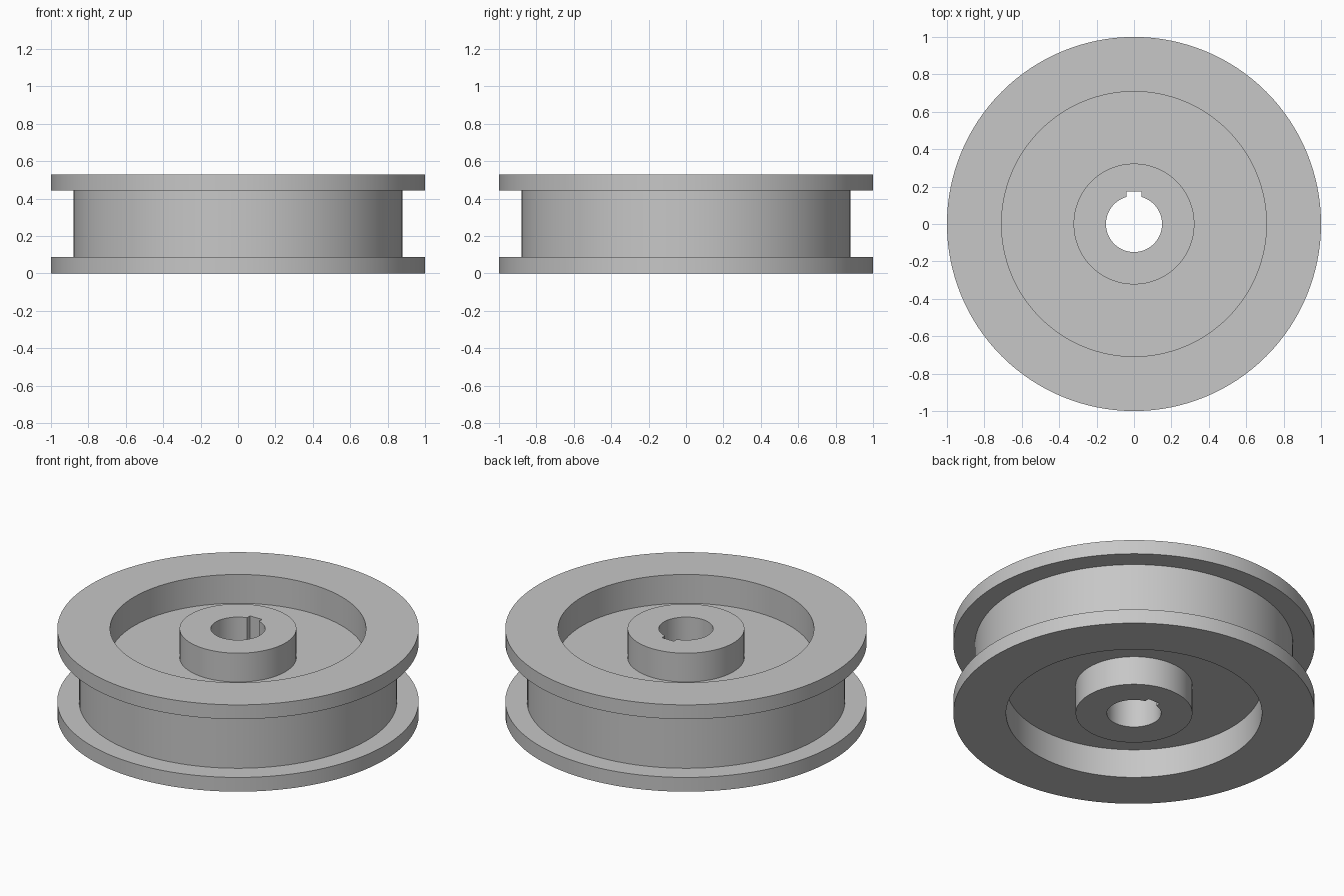
import bpy
import bmesh
import math

default_cube = bpy.data.objects.get("Cube")
if default_cube:
    bpy.data.objects.remove(default_cube, do_unlink=True)

# Main sizes
HEIGHT = 0.53
FLANGE = 0.087
RECESS = 0.176
R_OUTER, R_GROOVE, R_RECESS, R_HUB, R_BORE = 1.0, 0.88, 0.708, 0.323, 0.15
KEY_WIDTH, KEY_TOP = 0.08, 0.174
SEGMENTS = 128

# Single plain metal colour
metal = bpy.data.materials.new("grey_metal")
metal.use_nodes = True
colour = (0.57, 0.57, 0.57, 1.0)
metal.diffuse_color = colour
metal.node_tree.nodes["Principled BSDF"].inputs["Base Color"].default_value = colour


def link_mesh(name, bm):
    bmesh.ops.recalc_face_normals(bm, faces=bm.faces)
    mesh = bpy.data.meshes.new(name)
    bm.to_mesh(mesh)
    bm.free()
    mesh.materials.append(metal)
    obj = bpy.data.objects.new(name, mesh)
    bpy.context.collection.objects.link(obj)
    return obj


def lathe(name, profile):
    """Revolve a closed (radius, z) profile around the z axis."""
    bm = bmesh.new()
    verts = [bm.verts.new((r, 0, z)) for r, z in profile]
    edges = [bm.edges.new((v, verts[i - 1])) for i, v in enumerate(verts)]
    bmesh.ops.spin(bm, geom=verts + edges, cent=(0, 0, 0), axis=(0, 0, 1),
                   angle=math.tau, steps=SEGMENTS, use_duplicate=False)
    bmesh.ops.remove_doubles(bm, verts=bm.verts, dist=0.0001)
    return link_mesh(name, bm)


# Lower half of the section, from bore to groove; the upper half mirrors it
lower = [(R_BORE, 0), (R_HUB, 0), (R_HUB, RECESS), (R_RECESS, RECESS),
         (R_RECESS, 0), (R_OUTER, 0), (R_OUTER, FLANGE), (R_GROOVE, FLANGE)]
upper = [(r, HEIGHT - z) for r, z in reversed(lower)]
wheel = lathe("flanged_wheel", lower + upper)

# Keyway slot cut along the back of the bore
bm = bmesh.new()
bmesh.ops.create_cube(bm, size=1)
bmesh.ops.scale(bm, vec=(KEY_WIDTH, KEY_TOP, HEIGHT * 2), verts=bm.verts)
bmesh.ops.translate(bm, vec=(0, KEY_TOP / 2, HEIGHT / 2), verts=bm.verts)
cutter = link_mesh("keyway_cutter", bm)
cutter.hide_render = True

slot = wheel.modifiers.new("keyway", "BOOLEAN")
slot.operation = "DIFFERENCE"
slot.solver = "EXACT"
slot.object = cutter

bpy.ops.object.select_all(action="DESELECT")
wheel.select_set(True)
bpy.context.view_layer.objects.active = wheel
bpy.ops.object.modifier_apply(modifier=slot.name)
bpy.data.objects.remove(cutter, do_unlink=True)

# Smooth round walls with crisp corners
bpy.ops.object.shade_smooth_by_angle(angle=math.radians(30))
